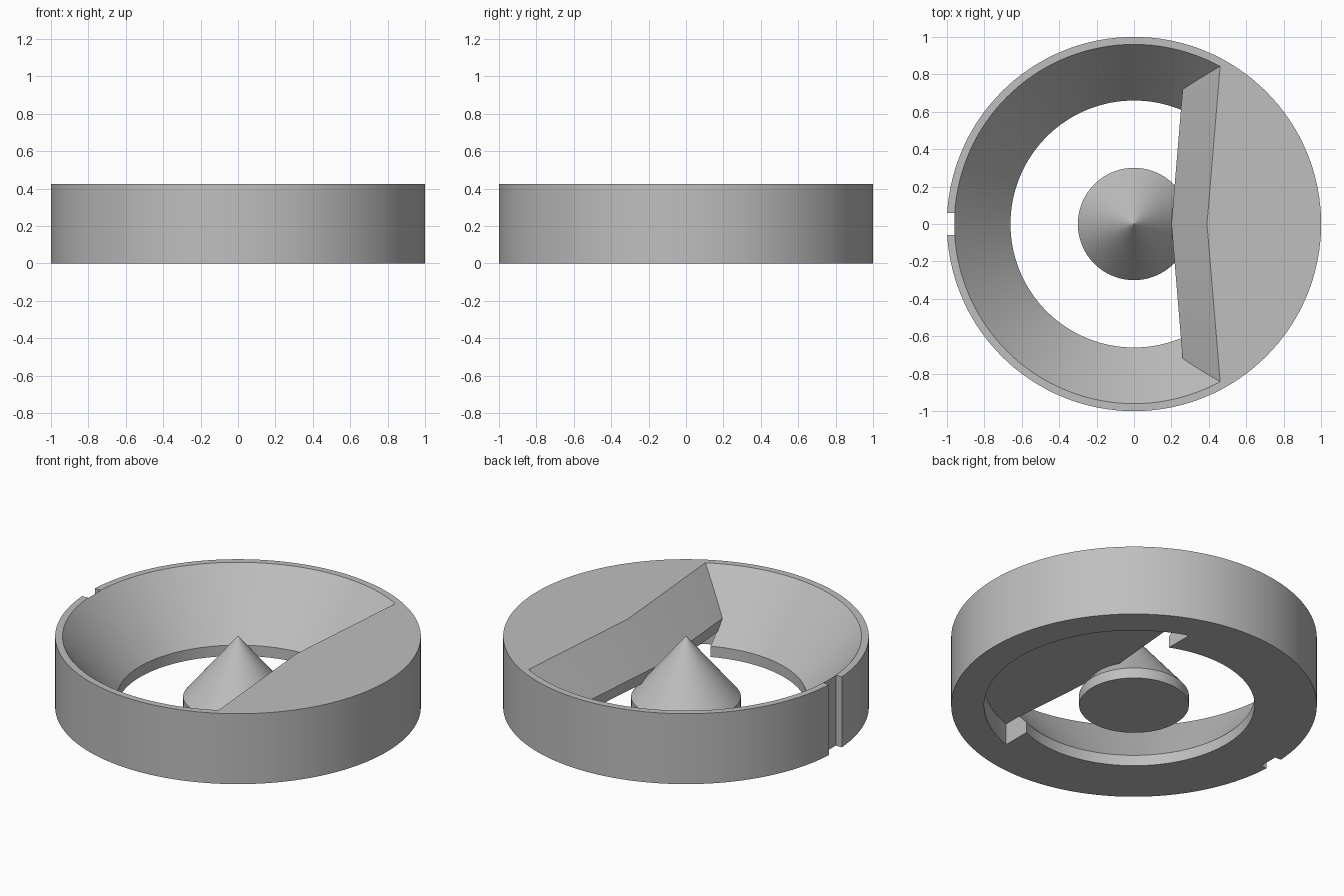
import bpy, bmesh, math

HEIGHT, SEGMENTS = 0.425, 128

cube = bpy.data.objects.get("Cube")
if cube:
    bpy.data.objects.remove(cube, do_unlink=True)

grey = bpy.data.materials.new("plain_grey")
grey.use_nodes = True
colour = (0.52, 0.52, 0.52, 1)
grey.diffuse_color = colour
grey.node_tree.nodes["Principled BSDF"].inputs["Base Color"].default_value = colour


def make_object(name, bm):
    bmesh.ops.remove_doubles(bm, verts=bm.verts, dist=1e-5)
    bmesh.ops.recalc_face_normals(bm, faces=bm.faces)
    mesh = bpy.data.meshes.new(name)
    bm.to_mesh(mesh)
    bm.free()
    mesh.materials.append(grey)
    obj = bpy.data.objects.new(name, mesh)
    bpy.context.collection.objects.link(obj)
    return obj


def loft(name, sections):
    """Solid joining a row of matching closed sections, capped at both ends."""
    bm = bmesh.new()
    rows = [[bm.verts.new(p) for p in s] for s in sections]
    for a, b in zip(rows, rows[1:]):
        for i in range(len(a)):
            j = (i + 1) % len(a)
            bm.faces.new((a[i], a[j], b[j], b[i]))
    bm.faces.new(rows[0])
    bm.faces.new(rows[-1])
    return make_object(name, bm)


def turned(name, profile):
    """Solid of revolution from (radius, z) pairs."""
    turn = [2 * math.pi * i / SEGMENTS for i in range(SEGMENTS)]
    return loft(name, [[(r * math.cos(a), r * math.sin(a), z) for a in turn]
                       for r, z in profile])


def prism(name, outline, z0, z1):
    return loft(name, [[(x, y, z) for x, y in outline] for z in (z0, z1)])


def combine(target, other, operation):
    mod = target.modifiers.new(operation.lower(), 'BOOLEAN')
    mod.operation, mod.object, mod.solver = operation, other, 'EXACT'
    bpy.context.view_layer.objects.active = target
    bpy.ops.object.modifier_apply(modifier=mod.name)
    bpy.data.objects.remove(other, do_unlink=True)


# Outer ring blank
ring = turned("funnel_ring", [(1, 0), (1, HEIGHT)])

# Funnel bore, leaving out the sloped bridge on one side
bore = turned("bore_cutter", [(0.66, -0.1), (0.66, 0.065), (0.96, HEIGHT), (1.022, 0.5)])
bridge_profile = [(0.2, 0.13), (0.2, 0.19), (0.39, HEIGHT), (0.5315, 0.6), (1.5, 0.6), (1.5, 0.13)]
bridge = loft("bridge_form", [[(x + abs(y) / 12, y, z) for x, z in bridge_profile]
                              for y in (-1.2, 0, 1.2)])
combine(bore, bridge, 'DIFFERENCE')
combine(ring, bore, 'DIFFERENCE')

# Shallow pocket under the bridge
reach = math.acos(0.26 / 0.82)
arc = [reach * (2 * i / 48 - 1) for i in range(49)]
pocket = prism("pocket_cutter", [(0.82 * math.cos(a), 0.82 * math.sin(a)) for a in arc], -0.1, 0.13)
combine(ring, pocket, 'DIFFERENCE')

# Narrow key slot in the outer wall
slot = prism("slot_cutter", [(-1.1, -0.06), (-0.958, -0.06), (-0.958, 0.06), (-1.1, 0.06)], -0.1, 0.6)
combine(ring, slot, 'DIFFERENCE')

# Central pointed hub, carried by the bridge
hub = turned("center_cone", [(0.3, 0), (0.3, 0.063), (0.004, HEIGHT)])
combine(ring, hub, 'UNION')

bpy.ops.object.select_all(action='DESELECT')
ring.select_set(True)
bpy.context.view_layer.objects.active = ring
bpy.ops.object.shade_smooth_by_angle(angle=math.radians(20))
